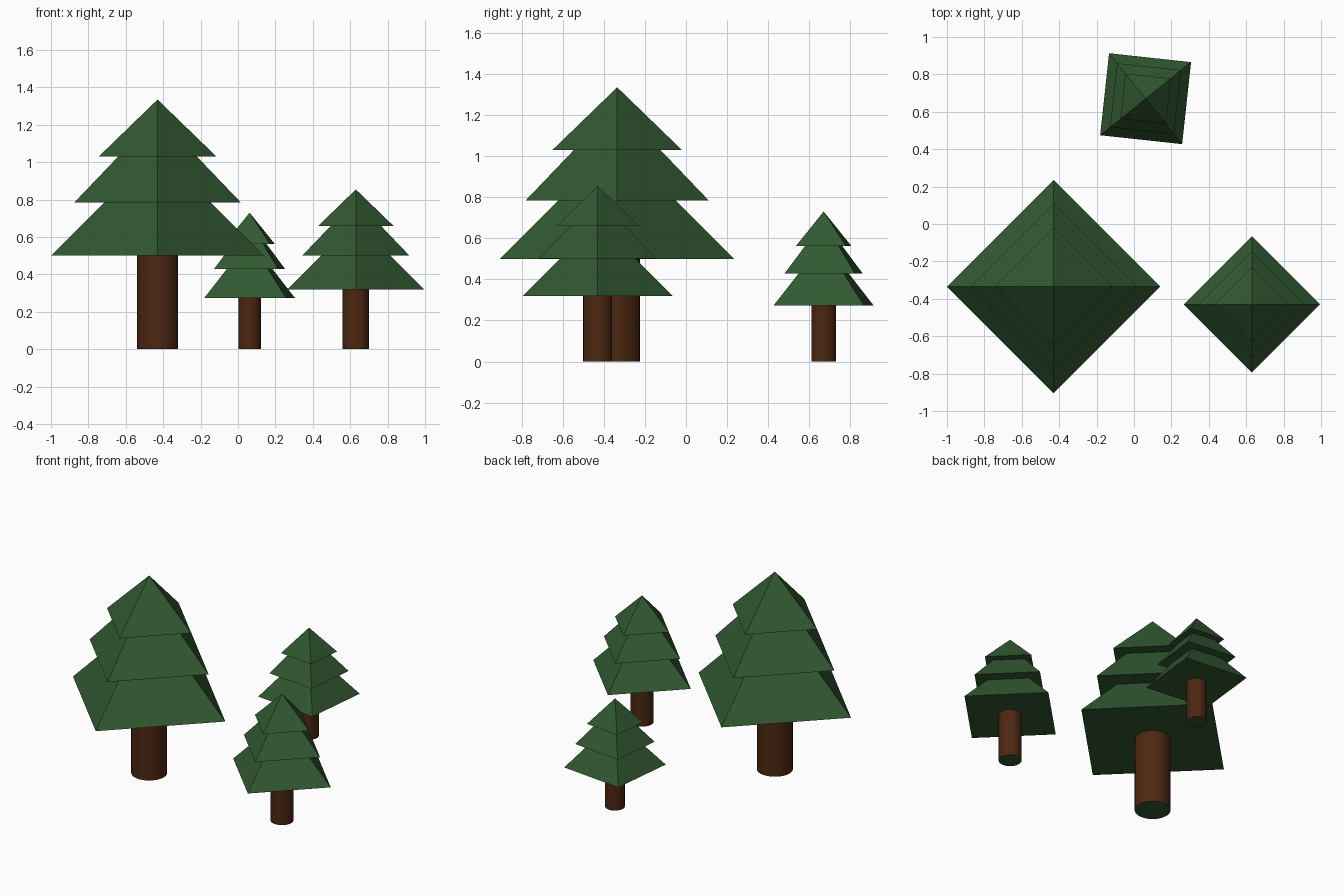
import bpy, bmesh, math

if "Cube" in bpy.data.objects:
    bpy.data.objects.remove(bpy.data.objects["Cube"])


def material(name, rgb):
    m = bpy.data.materials.new(name)
    m.diffuse_color = (*rgb, 1.0)
    m.use_nodes = True
    m.node_tree.nodes["Principled BSDF"].inputs["Base Color"].default_value = m.diffuse_color
    return m


GREEN = material("needle green", (0.031, 0.098, 0.031))
BROWN = material("bark brown", (0.073, 0.020, 0.006))

# Tier profile of the full-size tree: (corner radius, base height, tip height)
TIERS = [(0.57, 0.50, 1.07), (0.445, 0.785, 1.25), (0.315, 1.03, 1.335)]
TRUNK_RADIUS, TRUNK_TOP = 0.11, 0.505


def cone(name, x, y, z0, z1, r0, r1, sides, turn, mats):
    """Upright closed cone or cylinder standing at (x, y, z0)."""
    bm = bmesh.new()
    bmesh.ops.create_cone(bm, cap_ends=True, cap_tris=False, segments=sides,
                          radius1=r0, radius2=r1, depth=z1 - z0)
    bmesh.ops.remove_doubles(bm, verts=bm.verts, dist=1e-5)
    # put the first corner on +x before turning
    first = max(bm.verts, key=lambda v: -v.co.z * 100 + v.co.x + 0.01 * v.co.y)
    start = math.atan2(first.co.y, first.co.x)
    for v in bm.verts:
        v.co.z += (z1 - z0) / 2
    for f in bm.faces:
        # round trunks: smooth sides, green end discs
        f.smooth = sides > 8 and abs(f.normal.z) < 0.5
        f.material_index = 1 if len(mats) > 1 and abs(f.normal.z) > 0.5 else 0
    for e in bm.edges:
        e.smooth = not any(abs(f.normal.z) > 0.5 for f in e.link_faces)
    me = bpy.data.meshes.new(name)
    bm.to_mesh(me)
    bm.free()
    for m in mats:
        me.materials.append(m)
    ob = bpy.data.objects.new(name, me)
    ob.location = (x, y, z0)
    ob.rotation_euler.z = turn - start
    bpy.context.collection.objects.link(ob)
    return ob


def tree(label, x, y, s, turn):
    cone(label + "_trunk", x, y, 0, TRUNK_TOP * s, TRUNK_RADIUS * s,
         TRUNK_RADIUS * s, 32, turn, [BROWN, GREEN])
    for i, (r, base, tip) in enumerate(TIERS):
        cone(f"{label}_branches_{i + 1}", x, y, base * s, tip * s,
             r * s, 0, 4, turn, [GREEN])


# Three trees of the same design at different sizes
tree("large_tree", -0.43, -0.335, 1.0, 0)
tree("medium_tree", 0.63, -0.43, 0.64, 0)
tree("small_tree", 0.062, 0.67, 0.547, math.radians(38.8))
